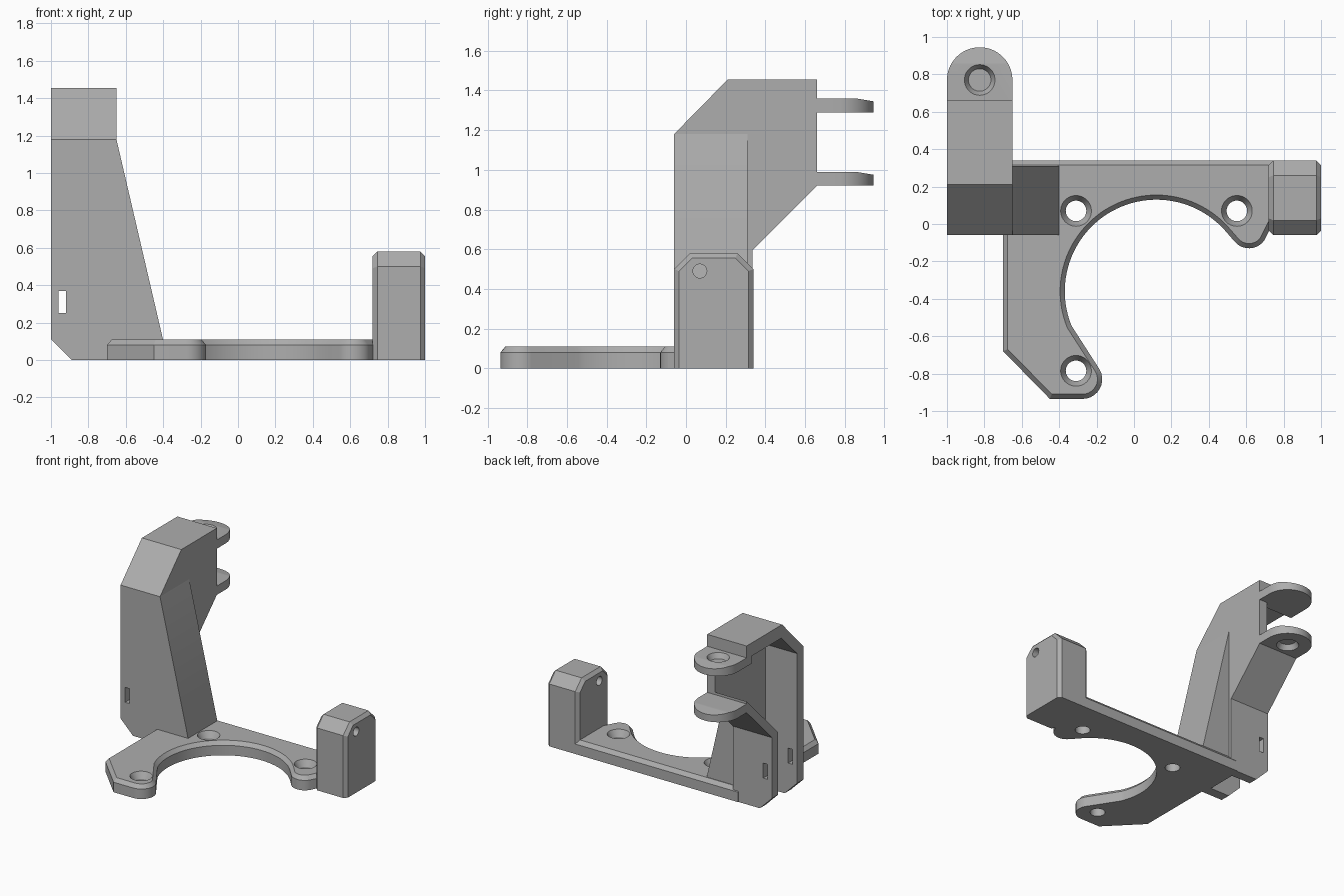
import bpy, bmesh
from math import cos, sin, radians

if "Cube" in bpy.data.objects:
    bpy.data.objects.remove(bpy.data.objects["Cube"])

grey = bpy.data.materials.new("plain_grey")
grey.use_nodes = True
grey.diffuse_color = (0.42, 0.42, 0.42, 1)
grey.node_tree.nodes["Principled BSDF"].inputs["Base Color"].default_value = grey.diffuse_color


def arc(cx, cy, r, start, end, n):
    angles = [radians(start + (end - start) * i / n) for i in range(n + 1)]
    return [(cx + r * cos(a), cy + r * sin(a)) for a in angles]


def place(axis, a, b, d):
    """Put profile point (a, b) at distance d along the extrusion axis."""
    return {"x": (d, a, b), "y": (a, d, b), "z": (a, b, d)}[axis]


def prism(name, axis, pts, lo, hi, shape=None):
    """Extrude a profile along an axis; shape(bm) may refine the mesh."""
    bm = bmesh.new()
    rings = [[bm.verts.new(place(axis, a, b, d)) for a, b in pts] for d in (lo, hi)]
    bm.faces.new(rings[0][::-1])
    bm.faces.new(rings[1])
    n = len(pts)
    for i in range(n):
        j = (i + 1) % n
        bm.faces.new((rings[0][i], rings[0][j], rings[1][j], rings[1][i]))
    bmesh.ops.recalc_face_normals(bm, faces=bm.faces)
    if shape:
        shape(bm)
    return finish(name, bm)


def finish(name, bm):
    mesh = bpy.data.meshes.new(name)
    bm.to_mesh(mesh)
    bm.free()
    mesh.materials.append(grey)
    obj = bpy.data.objects.new(name, mesh)
    bpy.context.collection.objects.link(obj)
    return obj


def cone(x, y, z, r_low, r_high, height):
    """Round cutter standing on z."""
    bm = bmesh.new()
    bmesh.ops.create_cone(bm, cap_ends=True, segments=40, radius1=r_low,
                          radius2=r_high, depth=height)
    bmesh.ops.translate(bm, verts=bm.verts, vec=(x, y, z + height / 2))
    return finish("cutter", bm)


def cut(obj, *cutters):
    for cutter in cutters:
        mod = obj.modifiers.new("cut", "BOOLEAN")
        mod.operation, mod.solver, mod.object = "DIFFERENCE", "EXACT", cutter
        graph = bpy.context.evaluated_depsgraph_get()
        mesh = bpy.data.meshes.new_from_object(obj.evaluated_get(graph))
        obj.modifiers.clear()
        obj.data = mesh
        bpy.data.objects.remove(cutter)


# Base plate with a chamfered top rim and three countersunk holes
def chamfer_top(bm):
    top = [f for f in bm.faces if f.normal.z > 0.9]
    bmesh.ops.inset_region(bm, faces=top, thickness=0.025, use_even_offset=True)
    for v in top[0].verts:
        v.co.z = 0.11


outline = [(-0.7, 0.34), (-0.7, -0.68), (-0.45, -0.935)]
outline += arc(-0.275, -0.83, 0.105, -90, 30, 10)
outline += arc(0.12, -0.36, 0.49, 202, 42, 48)
outline += arc(0.615, -0.03, 0.1, 220, 325, 10)
outline += [(0.75, 0.02), (0.8, 0.02), (0.8, 0.34)]
base = prism("base_plate", "z", outline, 0, 0.08, chamfer_top)
for x, y in ((-0.31, 0.07), (0.55, 0.07), (-0.31, -0.785)):
    cut(base, cone(x, y, -0.1, 0.055, 0.055, 0.4), cone(x, y, 0.06, 0.055, 0.085, 0.055))


# Small post with chamfered side faces and a cross hole
def chamfer_sides(bm):
    for face in [f for f in bm.faces if abs(f.normal.x) > 0.9]:
        shift = 0.025 if face.normal.x > 0 else -0.025
        bmesh.ops.inset_region(bm, faces=[face], thickness=0.025, use_even_offset=True)
        for v in face.verts:
            v.co.x += shift
            if v.co.z < 0.05:
                v.co.z = 0


post = prism("small_post", "x", [(-0.06, 0), (0.34, 0), (0.34, 0.5), (0.26, 0.58),
                                 (0.02, 0.58), (-0.06, 0.5)], 0.745, 0.975, chamfer_sides)
cross = [(0.07 + a, 0.49 + b) for a, b in arc(0, 0, 0.035, 0, 345, 23)]
cut(post, prism("cutter", "x", cross, 0.6, 1.1))

# Tall bracket: a hollow channel open on its outer side and at the bottom
tower = prism("tall_bracket", "x", [(-0.06, 0), (-0.06, 1.18), (0.21, 1.455), (0.66, 1.455),
                                    (0.66, 0.92), (0.335, 0.595), (0.335, 0)], -1, -0.65)
channel = prism("cutter", "x", [(0.02, -0.1), (0.02, 1.15), (0.22, 1.35), (0.8, 1.35),
                                (0.8, 1.15), (0.26, 0.61), (0.26, -0.1)], -1.1, -0.72)
corner = prism("cutter", "y", [(-1.1, 0.21), (-1.1, -0.1), (-0.79, -0.1)], -0.2, 0.5)
slot = prism("cutter", "y", [(-0.96, 0.25), (-0.92, 0.25), (-0.92, 0.37), (-0.96, 0.37)],
             -0.2, 0.5)
cut(tower, channel, corner, slot)

# Sloping brace beside the bracket
brace = prism("side_brace", "y", [(-0.69, 0), (-0.4, 0), (-0.4, 0.105), (-0.65, 1.18),
                                  (-0.69, 1.18)], -0.06, 0.31)


# Two rounded lugs with a dimple on their outer faces
def slope_tip(bm):
    bmesh.ops.bisect_plane(bm, geom=bm.verts[:] + bm.edges[:] + bm.faces[:],
                           plane_co=(0, 0.855, 0), plane_no=(0, 1, 0))
    middle = sum(v.co.z for v in bm.verts) / len(bm.verts)
    for v in bm.verts:
        if v.co.y > 0.855 and v.co.z > middle:
            v.co.z -= 0.015 * (v.co.y - 0.855) / 0.09


lugs = []
tongue = [(-1, 0.6)] + [(-0.65, 0.6)] + arc(-0.825, 0.77, 0.175, 0, 180, 28)
for name, low, inside in (("upper_lug", 1.29, 0.6), ("lower_lug", 0.92, 0.655)):
    shape = [(x, max(y, inside)) for x, y in tongue]
    lug = prism(name, "z", shape, low, low + 0.07, slope_tip)
    if name == "upper_lug":
        cut(lug, cone(-0.825, 0.77, low + 0.03, 0.06, 0.083, 0.042))
    else:
        cut(lug, cone(-0.825, 0.77, low - 0.002, 0.083, 0.06, 0.042))
    lugs.append(lug)

# Smooth the round walls, keep every chamfer crisp
for obj in [base, post, tower, brace] + lugs:
    bpy.ops.object.select_all(action="DESELECT")
    obj.select_set(True)
    bpy.context.view_layer.objects.active = obj
    bpy.ops.object.shade_smooth_by_angle(angle=radians(25))
